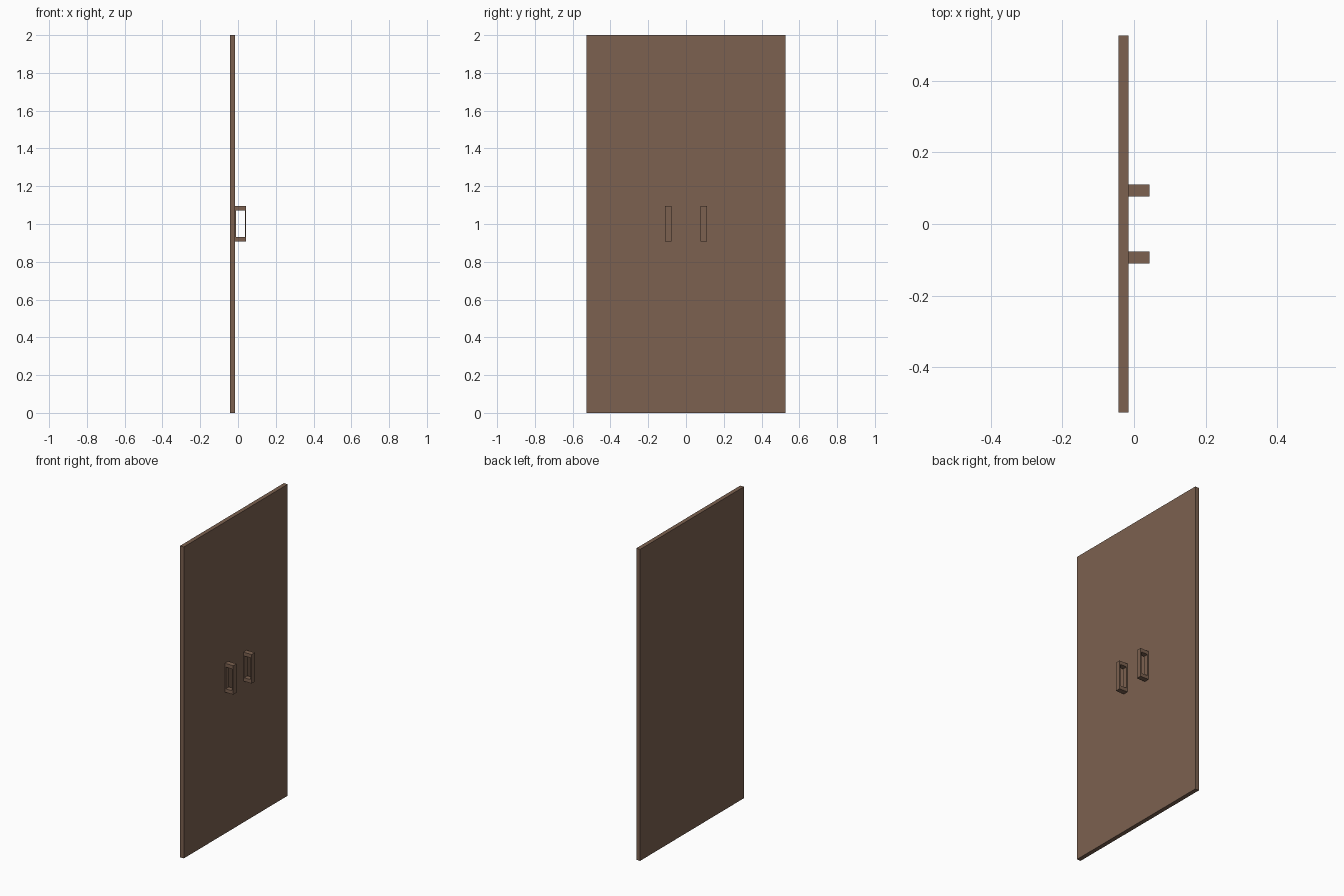
import bpy, bmesh

if "Cube" in bpy.data.objects:
    bpy.data.objects.remove(bpy.data.objects["Cube"])

wood = bpy.data.materials.new("brown_wood")
wood.diffuse_color = (0.20, 0.12, 0.08, 1)
wood.use_nodes = True
wood.node_tree.nodes["Principled BSDF"].inputs["Base Color"].default_value = wood.diffuse_color

PANEL_BACK, PANEL_FRONT, HANDLE_FRONT = -0.043, -0.016, 0.043


def finish(bm, name):
    bmesh.ops.recalc_face_normals(bm, faces=bm.faces)
    mesh = bpy.data.meshes.new(name)
    bm.to_mesh(mesh)
    bm.free()
    mesh.materials.append(wood)
    obj = bpy.data.objects.new(name, mesh)
    bpy.context.collection.objects.link(obj)
    return obj


def box(name, lo, hi):
    bm = bmesh.new()
    bmesh.ops.create_cube(bm, size=1)
    for v in bm.verts:
        v.co = [(a + b) / 2 + c * (b - a) for a, b, c in zip(lo, hi, v.co)]
    return finish(bm, name)


def rect(x0, x1, z0, z1):
    return [(x0, z0), (x1, z0), (x1, z1), (x0, z1)]


def frame(name, outer, inner, y0, y1):
    # Rectangular ring in the xz plane, extruded along y
    bm = bmesh.new()
    o = [[bm.verts.new((x, y, z)) for x, z in outer] for y in (y0, y1)]
    i = [[bm.verts.new((x, y, z)) for x, z in inner] for y in (y0, y1)]
    for a, b in ((o[0], o[1]), (o[1], i[1]), (i[1], i[0]), (i[0], o[0])):
        for k in range(4):
            n = (k + 1) % 4
            bm.faces.new((a[k], a[n], b[n], b[k]))
    return finish(bm, name)


# Door slab
box("door_panel", (PANEL_BACK, -0.527, 0), (PANEL_FRONT, 0.527, 2))

# Pair of looped pull handles
for side, label in ((-1, "left"), (1, "right")):
    y0, y1 = sorted((side * 0.077, side * 0.110))
    frame(label + "_handle",
          rect(PANEL_FRONT, HANDLE_FRONT, 0.908, 1.094),
          rect(-0.010, 0.036, 0.931, 1.071), y0, y1)
